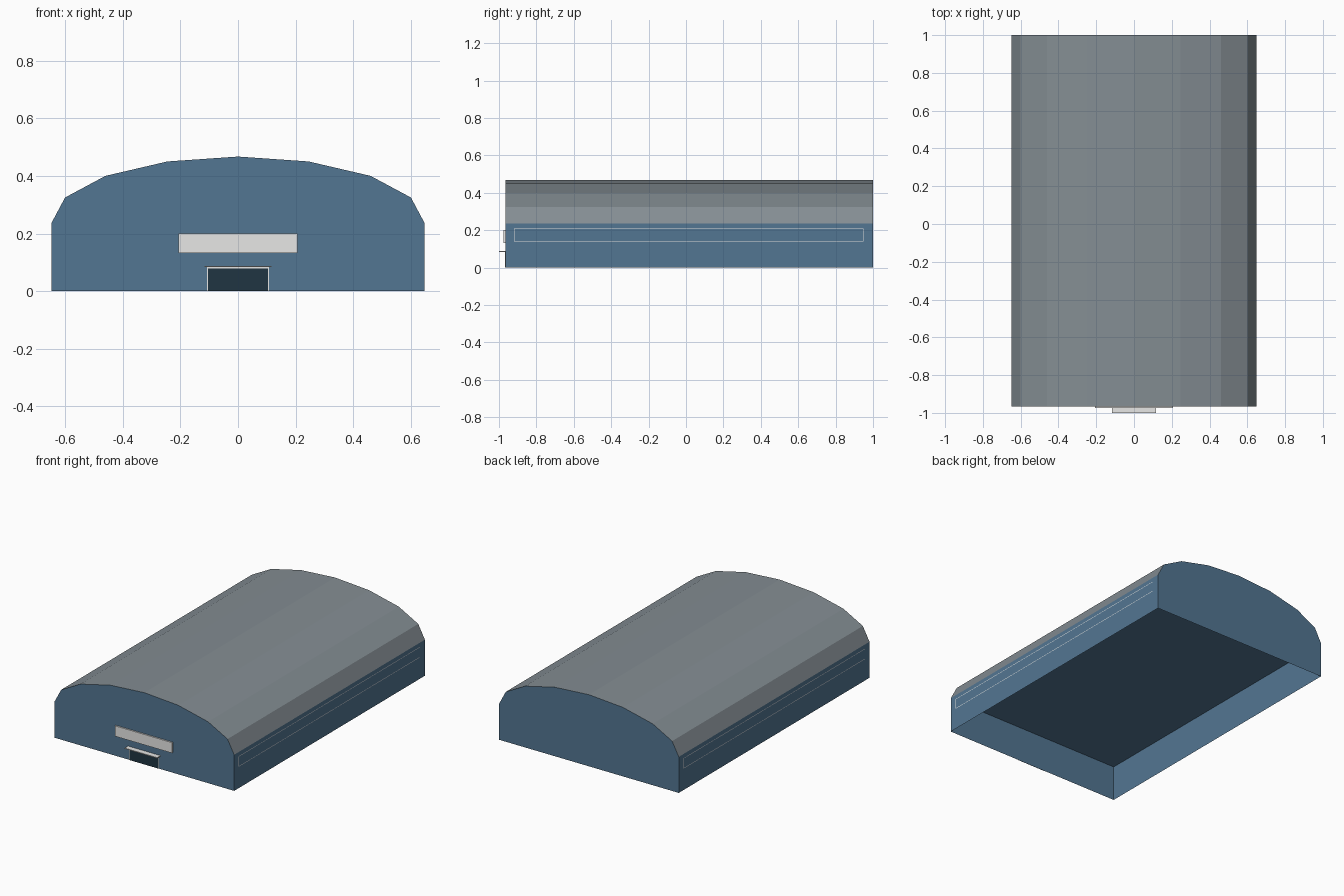
import bpy

if "Cube" in bpy.data.objects:
    bpy.data.objects.remove(bpy.data.objects["Cube"])

# ---------- materials ----------
def mat(name, rgb):
    m = bpy.data.materials.new(name)
    m.diffuse_color = (*rgb, 1)
    m.use_nodes = True
    m.node_tree.nodes["Principled BSDF"].inputs["Base Color"].default_value = m.diffuse_color
    return m

BLUE = mat("wall_blue", (0.086, 0.180, 0.288))
GREY = mat("roof_grey", (0.230, 0.268, 0.292))
LIGHT = mat("trim_off_white", (0.80, 0.80, 0.79))
DARK = mat("door_dark_navy", (0.014, 0.035, 0.055))

# ---------- helpers ----------
def mesh(name, verts, faces, material):
    me = bpy.data.meshes.new(name)
    me.from_pydata(verts, [], faces)
    me.materials.append(material)
    me.update()
    ob = bpy.data.objects.new(name, me)
    bpy.context.collection.objects.link(ob)
    return ob

def box(name, x, y, z, material):
    verts = [(a, b, c) for a in x for b in y for c in z]
    faces = [(0, 1, 3, 2), (4, 6, 7, 5), (0, 4, 5, 1),
             (2, 3, 7, 6), (0, 2, 6, 4), (1, 5, 7, 3)]
    return mesh(name, verts, faces, material)

W, FRONT, BACK, EAVE = 0.648, -0.965, 1.0, 0.235
FACE = FRONT - 0.0006          # back of everything mounted on the front wall

# ---------- roof: faceted arch along y ----------
half = [(W, EAVE), (0.60, 0.325), (0.46, 0.40), (0.245, 0.45)]
arch = half + [(0, 0.467)] + [(-x, z) for x, z in reversed(half)]
n = len(arch)
mesh("roof",
     [(x, FRONT, z) for x, z in arch] + [(x, BACK, z) for x, z in arch],
     [(i, n + i, n + i + 1, i + 1) for i in range(n - 1)], GREY)

# ---------- gable ends, open underneath ----------
outline = [(-W, 0), (W, 0)] + arch
ring = list(range(len(outline)))
mesh("front_gable", [(x, FRONT, z) for x, z in outline], [ring], BLUE)
mesh("back_gable", [(x, BACK, z) for x, z in outline], [ring[::-1]], BLUE)

# ---------- side walls with a hairline outlined band ----------
for name, s in (("right", 1), ("left", -1)):
    wall = [(s * W, FRONT, 0), (s * W, BACK, 0), (s * W, BACK, EAVE), (s * W, FRONT, EAVE)]
    mesh(name + "_wall", wall, [(0, 1, 2, 3) if s > 0 else (3, 2, 1, 0)], BLUE)
    x = s * (W + 0.0006)
    y0, y1, z0, z1, t = -0.92, 0.95, 0.14, 0.208, 0.003
    for part, (a, b), (c, d) in (("top", (y0, y1), (z1 - t, z1)),
                                 ("bottom", (y0, y1), (z0, z0 + t)),
                                 ("front", (y0, y0 + t), (z0 + t, z1 - t)),
                                 ("back", (y1 - t, y1), (z0 + t, z1 - t))):
        strip = [(x, a, c), (x, b, c), (x, b, d), (x, a, d)]
        mesh(f"{name}_band_{part}", strip, [(0, 1, 2, 3) if s > 0 else (3, 2, 1, 0)], LIGHT)

# ---------- inner ceiling at the eaves ----------
h = 0.232
mesh("inner_ceiling", [(-W, FRONT, h), (-W, BACK, h), (W, BACK, h), (W, FRONT, h)],
     [(0, 1, 2, 3)], BLUE)

# ---------- entrance: sign, door, frame, canopy ----------
box("sign_board", (-0.206, 0.206), (-0.975, FACE), (0.132, 0.2), LIGHT)
box("door", (-0.104, 0.104), (-0.967, FACE), (0, 0.079), DARK)
for name, s in (("right", 1), ("left", -1)):
    box(name + "_door_frame", sorted((s * 0.104, s * 0.108)), (-0.967, FACE), (0, 0.083), LIGHT)
box("top_door_frame", (-0.104, 0.104), (-0.967, FACE), (0.079, 0.083), LIGHT)
box("door_canopy", (-0.117, 0.117), (-1.0, FACE), (0.083, 0.088), LIGHT)
